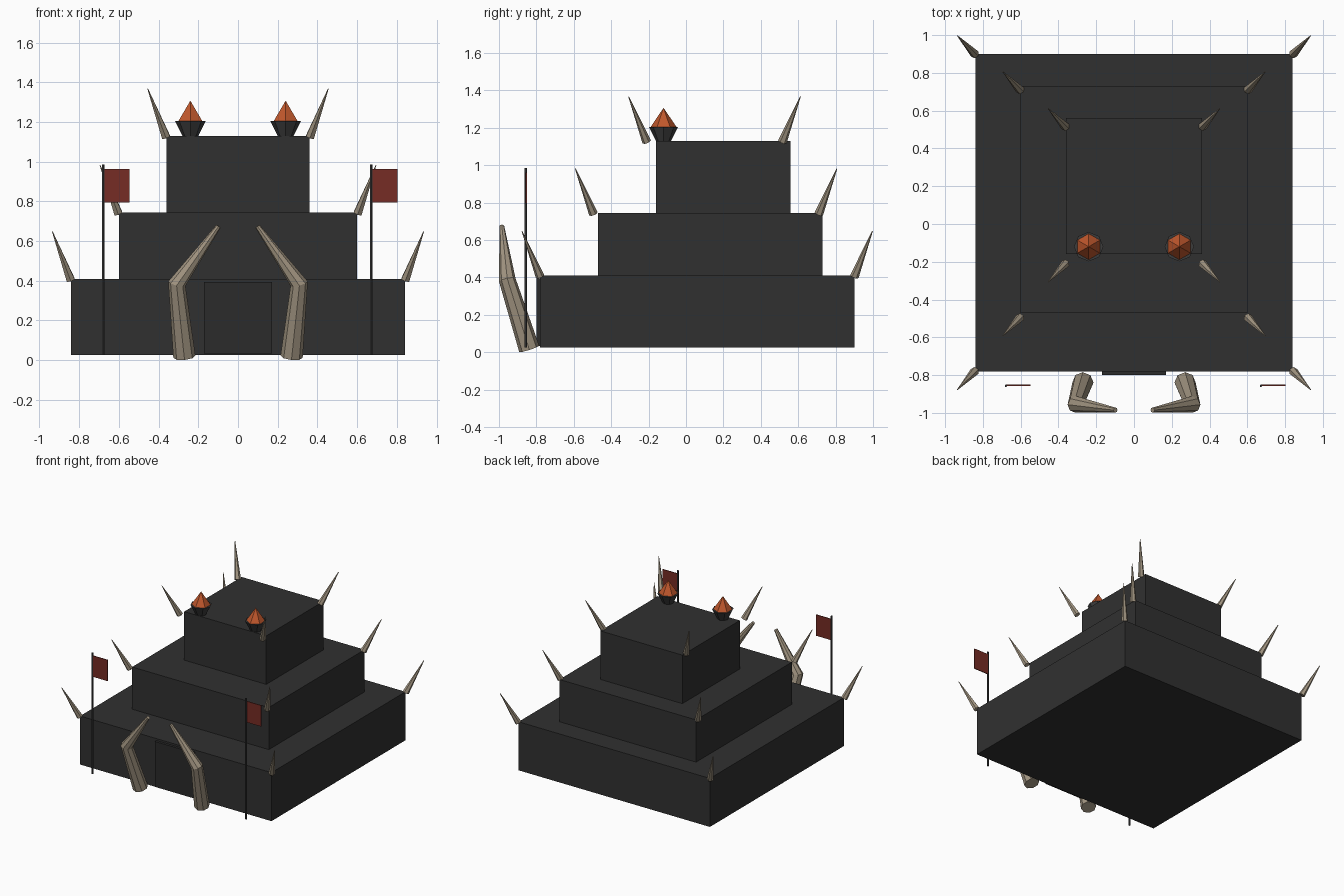
import bpy, bmesh, math
from mathutils import Vector, Matrix

if "Cube" in bpy.data.objects:
    bpy.data.objects.remove(bpy.data.objects["Cube"])


def material(name, rgb):
    m = bpy.data.materials.new(name)
    m.diffuse_color = (*rgb, 1)
    m.use_nodes = True
    m.node_tree.nodes["Principled BSDF"].inputs["Base Color"].default_value = m.diffuse_color
    return m


STONE = material("dark stone", (0.030, 0.030, 0.030))
DOOR = material("door black", (0.024, 0.024, 0.024))
IRON = material("iron grey", (0.045, 0.045, 0.045))
BONE = material("bone", (0.36, 0.30, 0.22))
FLAME = material("flame orange", (0.52, 0.095, 0.025))
CLOTH = material("banner red", (0.18, 0.025, 0.018))


def finish(bm, name, mat):
    bmesh.ops.recalc_face_normals(bm, faces=bm.faces)
    mesh = bpy.data.meshes.new(name)
    bm.to_mesh(mesh)
    bm.free()
    mesh.materials.append(mat)
    ob = bpy.data.objects.new(name, mesh)
    bpy.context.collection.objects.link(ob)
    return ob


def box(name, lo, hi, mat):
    lo, hi = Vector(lo), Vector(hi)
    bm = bmesh.new()
    bmesh.ops.create_cube(bm, size=1, matrix=Matrix.Translation((lo + hi) / 2)
                          @ Matrix.Diagonal((*(hi - lo), 1)))
    return finish(bm, name, mat)


def cone(name, a, b, r1, r2, sides, mat):
    """Tapered prism running from point a to point b."""
    a, b = Vector(a), Vector(b)
    d = b - a
    rot = Vector((0, 0, 1)).rotation_difference(d).to_matrix().to_4x4()
    bm = bmesh.new()
    bmesh.ops.create_cone(bm, cap_ends=True, segments=sides, radius1=r1, radius2=r2,
                          depth=d.length, matrix=Matrix.Translation((a + b) / 2) @ rot)
    return finish(bm, name, mat)


def bent_horn(name, pts, radii, sides, mat):
    """Rings lofted along a bent path."""
    pts = [Vector(p) for p in pts]
    bm = bmesh.new()
    rings = []
    for i, (p, r) in enumerate(zip(pts, radii)):
        t = Vector()
        if i > 0:
            t += (p - pts[i - 1]).normalized()
        if i < len(pts) - 1:
            t += (pts[i + 1] - p).normalized()
        q = Vector((0, 0, 1)).rotation_difference(t)
        rings.append([bm.verts.new(p + q @ Vector((r * math.sin(k * math.tau / sides),
                                                   r * math.cos(k * math.tau / sides), 0)))
                      for k in range(sides)])
    for lo, hi in zip(rings, rings[1:]):
        for k in range(sides):
            n = (k + 1) % sides
            bm.faces.new((lo[k], lo[n], hi[n], hi[k]))
    bm.faces.new(rings[0])
    bm.faces.new(rings[-1])
    return finish(bm, name, mat)


# Stepped tiers: half width, y front, y back, z bottom, z top, spike y front, spike y back
tiers = [("lower", 0.84, -0.78, 0.90, 0.025, 0.41, -0.78, 0.90),
         ("middle", 0.60, -0.47, 0.73, 0.41, 0.745, -0.495, 0.71),
         ("upper", 0.36, -0.16, 0.56, 0.745, 1.13, -0.21, 0.515)]
for name, w, y0, y1, z0, z1, s0, s1 in tiers:
    box(name + "_tier", (-w, y0, z0), (w, y1, z1), STONE)
    # Corner spikes leaning outwards
    for sx in (-1, 1):
        for sy, y in ((-1, s0), (1, s1)):
            a = (sx * (w + 0.003), y, z1 - 0.005)
            b = (sx * (w + 0.095), y + sy * 0.097, z1 + 0.238)
            cone(name + "_spike", a, b, 0.024, 0.002, 6, BONE)

# Door slab
box("door", (-0.17, -0.80, 0.035), (0.17, -0.77, 0.395), DOOR)

for s in (-1, 1):
    # Gate tusks
    bent_horn("gate_tusk",
              [(s * 0.27, -0.838, 0.018), (s * 0.308, -0.955, 0.385), (s * 0.098, -0.985, 0.675)],
              [0.056, 0.045, 0.013], 8, BONE)
    # Fire bowls on the roof
    cone("fire_bowl", (s * 0.24, -0.12, 1.125), (s * 0.24, -0.12, 1.205), 0.038, 0.078, 8, IRON)
    cone("flame", (s * 0.24, -0.12, 1.205), (s * 0.24, -0.12, 1.307), 0.069, 0, 6, FLAME)
    # Banner poles, both flags fly towards +x
    x = s * 0.675 - 0.003
    cone("banner_pole", (x, -0.857, 0.025), (x, -0.857, 0.985), 0.007, 0.007, 6, IRON)
    box("banner", (x + 0.004, -0.857, 0.795), (x + 0.131, -0.851, 0.962), CLOTH)
